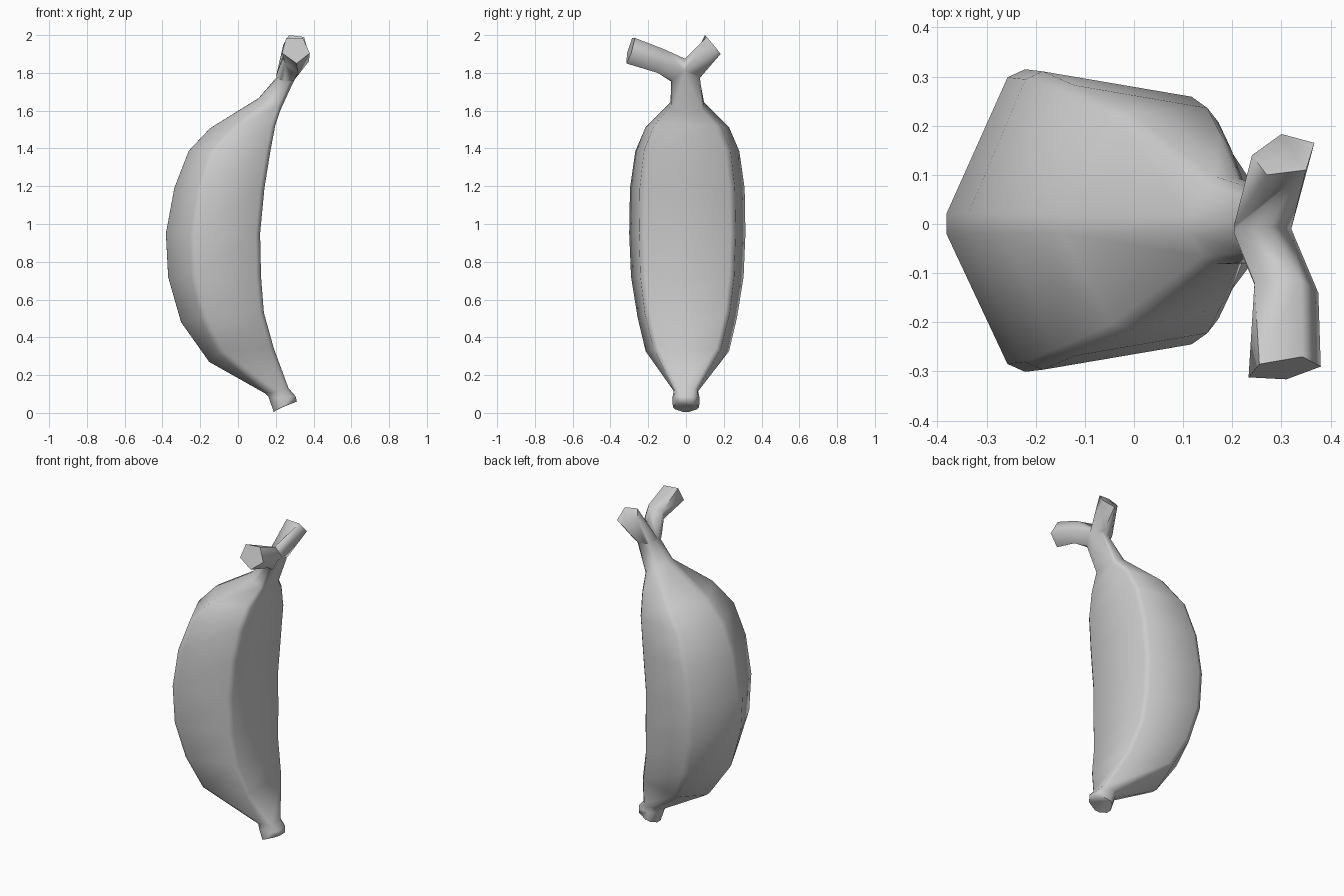
import bpy
import bmesh

cube = bpy.data.objects.get("Cube")
if cube:
    bpy.data.objects.remove(cube, do_unlink=True)

# Single flat colour
mat = bpy.data.materials.new("plain grey")
mat.use_nodes = True
grey = (0.6, 0.6, 0.6, 1.0)
mat.diffuse_color = grey
mat.node_tree.nodes["Principled BSDF"].inputs["Base Color"].default_value = grey

# Body sections from tip to neck: ridge (x, z), side (x, z, half width), inner (x, z, half width)
SECTIONS = [
    ((.18, .0), (.22, .025, .075), (.312, .06, .045)),
    ((.15, .085), (.2, .08, .075), (.305, .088, .055)),
    ((.13, .1), (.19, .11, .065), (.268, .13, .062)),
    ((-.157, .265), (-.1, .325, .225), (.19, .34, .175)),
    ((-.31, .478), (-.188, .505, .267), (.137, .53, .222)),
    ((-.379, .72), (-.24, .72, .302), (.122, .72, .245)),
    ((-.391, .95), (-.248, .95, .312), (.117, .95, .252)),
    ((-.346, 1.19), (-.212, 1.19, .308), (.14, 1.19, .248)),
    ((-.27, 1.387), (-.148, 1.385, .28), (.172, 1.39, .225)),
    ((-.158, 1.507), (-.035, 1.51, .228), (.197, 1.52, .172)),
    ((.1, 1.67), (.15, 1.65, .09), (.23, 1.62, .085)),
]
SHIFT = 0.007    # the belly sits slightly towards the back

bm = bmesh.new()


def ring(points):
    return [bm.verts.new(p) for p in points]


def section(ridge, side, inner):
    """Five corners: ridge, front side, front inner, back inner, back side."""
    corners = [(ridge[0], 0, ridge[1])]
    for (x, z, w), s in ((side, -1), (inner, -1), (inner, 1), (side, 1)):
        corners.append((x, s * w + SHIFT * (w > .08), z))
    return ring(corners)


def bridge(a, b):
    n = len(a)
    for i in range(n):
        j = (i + 1) % n
        bm.faces.new((a[i], a[j], b[j], b[i]))


# Body
rings = [section(*s) for s in SECTIONS]
bm.faces.new(rings[0])
for a, b in zip(rings, rings[1:]):
    bridge(a, b)

# Fork: the neck opens into two five-sided loops that share a saddle
neck = rings[-1]
ridge, f_side, f_in, b_in, b_side, inner_mid, saddle = ring([
    (.2, -.01, 1.78), (.225, -.075, 1.755), (.295, -.08, 1.755),
    (.295, .075, 1.775), (.225, .07, 1.77), (.32, -.01, 1.81), (.27, -.005, 1.875)])
fork = [ridge, f_side, f_in, b_in, b_side]
for i in range(5):
    j = (i + 1) % 5
    if i == 2:
        bm.faces.new((neck[2], neck[3], inner_mid))
        bm.faces.new((neck[2], inner_mid, f_in))
        bm.faces.new((neck[3], b_in, inner_mid))
    else:
        bm.faces.new((neck[i], neck[j], fork[j], fork[i]))

# Front stub, long and bent outward
loop = [ridge, f_side, f_in, inner_mid, saddle]
front_mid = ring([(.245, -.12, 1.91), (.25, -.135, 1.85), (.318, -.15, 1.8),
                  (.375, -.14, 1.86), (.34, -.115, 1.925)])
front_end = ring([(.255, -.285, 1.985), (.233, -.312, 1.905), (.31, -.316, 1.85),
                  (.38, -.29, 1.905), (.343, -.27, 1.985)])
bridge(loop, front_mid)
bridge(front_mid, front_end)
bm.faces.new(front_end)

# Back stub, short and upright
loop = [ridge, b_side, b_in, inner_mid, saddle]
back_end = ring([(.27, .1, 2.0), (.24, .14, 1.95), (.3, .183, 1.9),
                 (.367, .165, 1.925), (.35, .11, 1.99)])
bridge(loop, back_end)
bm.faces.new(back_end)

bmesh.ops.recalc_face_normals(bm, faces=bm.faces)

# Chamfer the lengthwise edges, finer towards the tip and the neck
weight = bm.edges.layers.float.new("bevel_weight_edge")
last = len(rings) - 2
for k, (a, b) in enumerate(zip(rings, rings[1:])):
    amount = 0.5 if k < 3 else 0.6 if k == last else 1.0
    for p, q in zip(a, b):
        bm.edges.get((p, q))[weight] = amount
for p, q in zip(neck, fork):
    bm.edges.get((p, q))[weight] = 0.4

mesh = bpy.data.meshes.new("banana")
bm.to_mesh(mesh)
bm.free()
mesh.materials.append(mat)
banana = bpy.data.objects.new("banana", mesh)
bpy.context.collection.objects.link(banana)

bpy.ops.object.select_all(action="DESELECT")
banana.select_set(True)
bpy.context.view_layer.objects.active = banana

bevel = banana.modifiers.new("soft_ridges", "BEVEL")
bevel.limit_method = "WEIGHT"
bevel.width = 0.027
bevel.segments = 1
bpy.ops.object.modifier_apply(modifier=bevel.name)
bpy.ops.object.shade_smooth_by_angle(angle=1.3)
